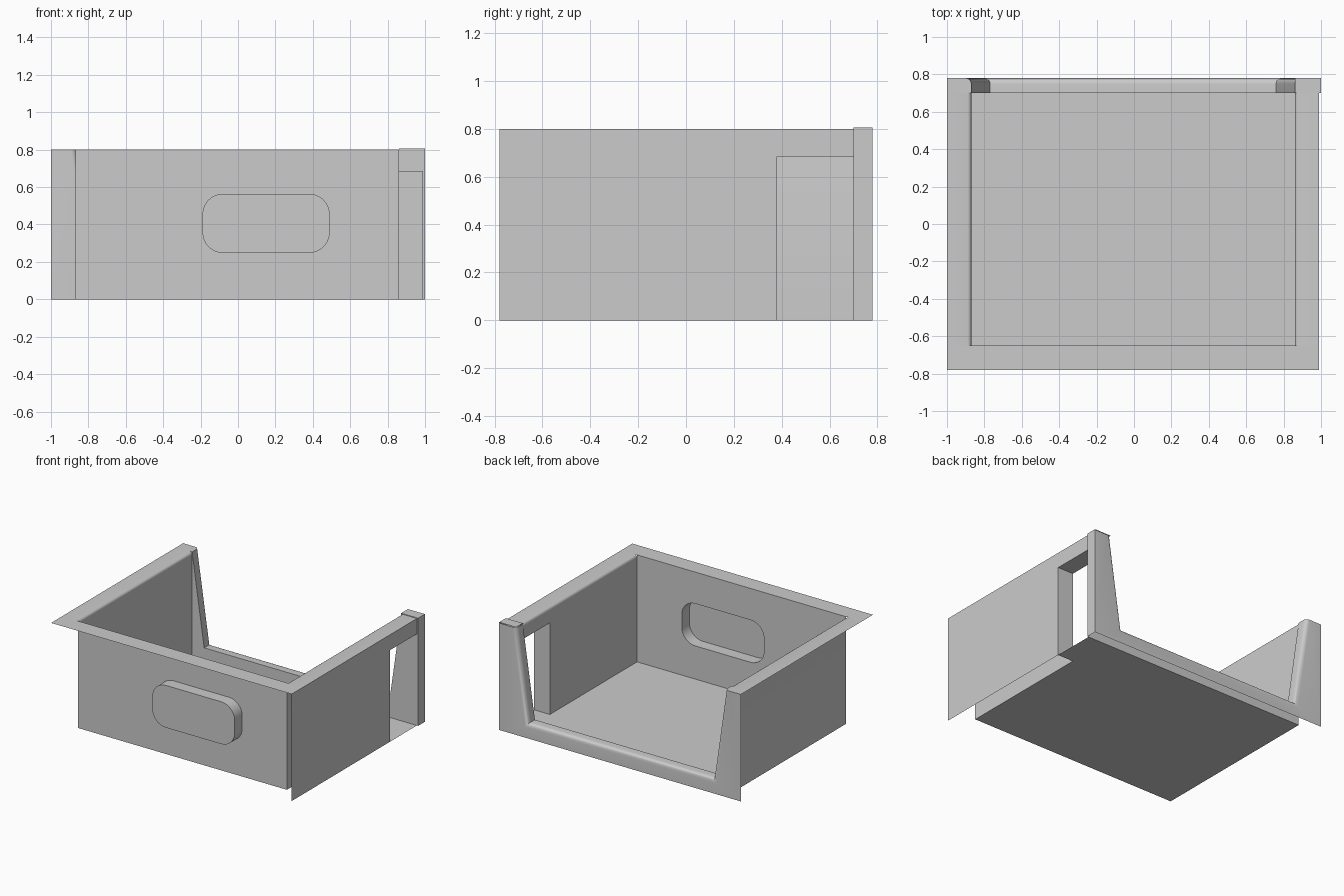
import bpy, bmesh, math

cube = bpy.data.objects.get("Cube")
if cube:
    bpy.data.objects.remove(cube, do_unlink=True)

grey = bpy.data.materials.new("plain_grey")
grey.use_nodes = True
grey.diffuse_color = (0.6, 0.6, 0.6, 1)
grey.node_tree.nodes["Principled BSDF"].inputs["Base Color"].default_value = (0.6, 0.6, 0.6, 1)

# Main planes of the tray
LEFT, RIGHT, OUTER = -0.87, 0.86, 0.99
FRONT, BACK, EDGE_F, EDGE_B = -0.65, 0.70, -0.78, 0.78
TOP, DOOR_Y, DOOR_Z, SILL = 0.80, 0.38, 0.685, 0.11


def finish(name, bm, smooth=True):
    bmesh.ops.remove_doubles(bm, verts=bm.verts, dist=0.0005)
    mesh = bpy.data.meshes.new(name)
    bm.to_mesh(mesh)
    bm.free()
    mesh.materials.append(grey)
    obj = bpy.data.objects.new(name, mesh)
    bpy.context.collection.objects.link(obj)
    if smooth:
        bpy.ops.object.select_all(action='DESELECT')
        obj.select_set(True)
        bpy.context.view_layer.objects.active = obj
        bpy.ops.object.shade_smooth_by_angle(angle=math.radians(35))
    return obj


def face(bm, points):
    return bm.faces.new([bm.verts.new(p) for p in points])


def sheet_x(bm, x, outline):
    return face(bm, [(x, y, z) for y, z in outline])


def sheet_y(bm, y, outline):
    return face(bm, [(x, y, z) for x, z in outline])


def sheet_z(bm, z, x0, x1, y0, y1):
    return face(bm, [(x0, y0, z), (x1, y0, z), (x1, y1, z), (x0, y1, z)])


def rect(a0, a1, b0, b1):
    return [(a0, b0), (a1, b0), (a1, b1), (a0, b1)]


def doorway_wall(start):
    return [(start, 0), (DOOR_Y, 0), (DOOR_Y, DOOR_Z), (BACK, DOOR_Z), (BACK, TOP), (start, TOP)]


# Side walls with the rim on top, softened along the inner edge
def side_wall(name, x, edge, outline):
    bm = bmesh.new()
    sheet_x(bm, x, outline)
    sheet_z(bm, TOP, min(x, edge), max(x, edge), FRONT, BACK)
    bmesh.ops.remove_doubles(bm, verts=bm.verts, dist=0.0005)
    corner = [e for e in bm.edges if len(e.link_faces) == 2]
    bmesh.ops.recalc_face_normals(bm, faces=bm.faces)
    bmesh.ops.bevel(bm, geom=corner, offset=0.02, segments=4, profile=0.5, affect='EDGES')
    finish(name, bm)


side_wall("right_inner_wall", LEFT, -1, rect(FRONT, BACK, 0, TOP))
side_wall("left_inner_wall", RIGHT, OUTER, doorway_wall(FRONT))

# Outer skin and lining of the side doorway
bm = bmesh.new()
sheet_x(bm, OUTER, doorway_wall(EDGE_F))
sheet_y(bm, DOOR_Y, rect(RIGHT, OUTER, 0, DOOR_Z))
sheet_z(bm, DOOR_Z, RIGHT, OUTER, DOOR_Y, BACK)
sheet_z(bm, 0, RIGHT, OUTER, DOOR_Y, BACK)
finish("left_outer_wall", bm, False)

# Floor and front rim
bm = bmesh.new()
sheet_z(bm, 0, LEFT, RIGHT, FRONT, BACK)
finish("floor", bm, False)
bm = bmesh.new()
sheet_z(bm, TOP, -1, OUTER, EDGE_F, FRONT)
finish("front_rim", bm, False)

# Front wall with a rounded pocket pushed outward
loop = []
cx, cz, hw, hh, r = 0.15, 0.406, 0.34, 0.158, 0.11
for i, (sx, sz) in enumerate([(1, 1), (-1, 1), (-1, -1), (1, -1)]):
    for k in range(9):
        a = math.radians(90 * i + 90 * k / 8)
        loop.append((cx + sx * (hw - r) + r * math.cos(a), cz + sz * (hh - r) + r * math.sin(a)))
bm = bmesh.new()
edges = []
for ring in (loop, rect(LEFT, RIGHT, 0, TOP)):
    vs = [bm.verts.new((x, FRONT, z)) for x, z in ring]
    edges += [bm.edges.new((vs[i - 1], vs[i])) for i in range(len(vs))]
bmesh.ops.triangle_fill(bm, use_beauty=True, use_dissolve=False, edges=edges, normal=(0, -1, 0))
pocket = sheet_y(bm, -0.74, loop)
for i, (x, z) in enumerate(loop):
    px, pz = loop[i - 1]
    face(bm, [(px, FRONT, pz), (x, FRONT, z), (x, -0.74, z), (px, -0.74, pz)])
finish("front_wall_with_pocket", bm)

# Back frame: sloped posts and low sill around the open back
opening = [(LEFT, TOP), (-0.77, SILL), (0.76, SILL), (RIGHT, TOP)]
bm = bmesh.new()
back = sheet_y(bm, EDGE_B, [(-1, TOP), (-1, 0), (OUTER, 0), (OUTER, TOP)] + opening[::-1])
for (x0, z0), (x1, z1) in zip(opening, opening[1:]):
    face(bm, [(x0, BACK, z0), (x1, BACK, z1), (x1, EDGE_B, z1), (x0, EDGE_B, z0)])
sheet_z(bm, TOP, -1, LEFT, BACK, EDGE_B)
sheet_y(bm, BACK, [(LEFT, 0), (RIGHT, 0)] + opening[::-1])
bmesh.ops.remove_doubles(bm, verts=bm.verts, dist=0.0005)
bmesh.ops.recalc_face_normals(bm, faces=bm.faces)
lip = [e for e in bm.edges if len(e.link_faces) == 2
       and all(v.co.y > 0.77 and v.co.x > -0.9 for v in e.verts)]
bmesh.ops.bevel(bm, geom=lip, offset=0.03, segments=5, profile=0.5, affect='EDGES')
finish("back_frame", bm)

# Slightly proud cap of the doorway post
bm = bmesh.new()
CAP = TOP + 0.005
sheet_x(bm, 1.0, rect(BACK, EDGE_B, 0, CAP))
sheet_z(bm, CAP, RIGHT, 1.0, BACK, EDGE_B)
sheet_y(bm, BACK, rect(RIGHT, 1.0, 0, CAP))
sheet_y(bm, EDGE_B, rect(OUTER, 1.0, 0, CAP))
finish("doorway_post", bm, False)
